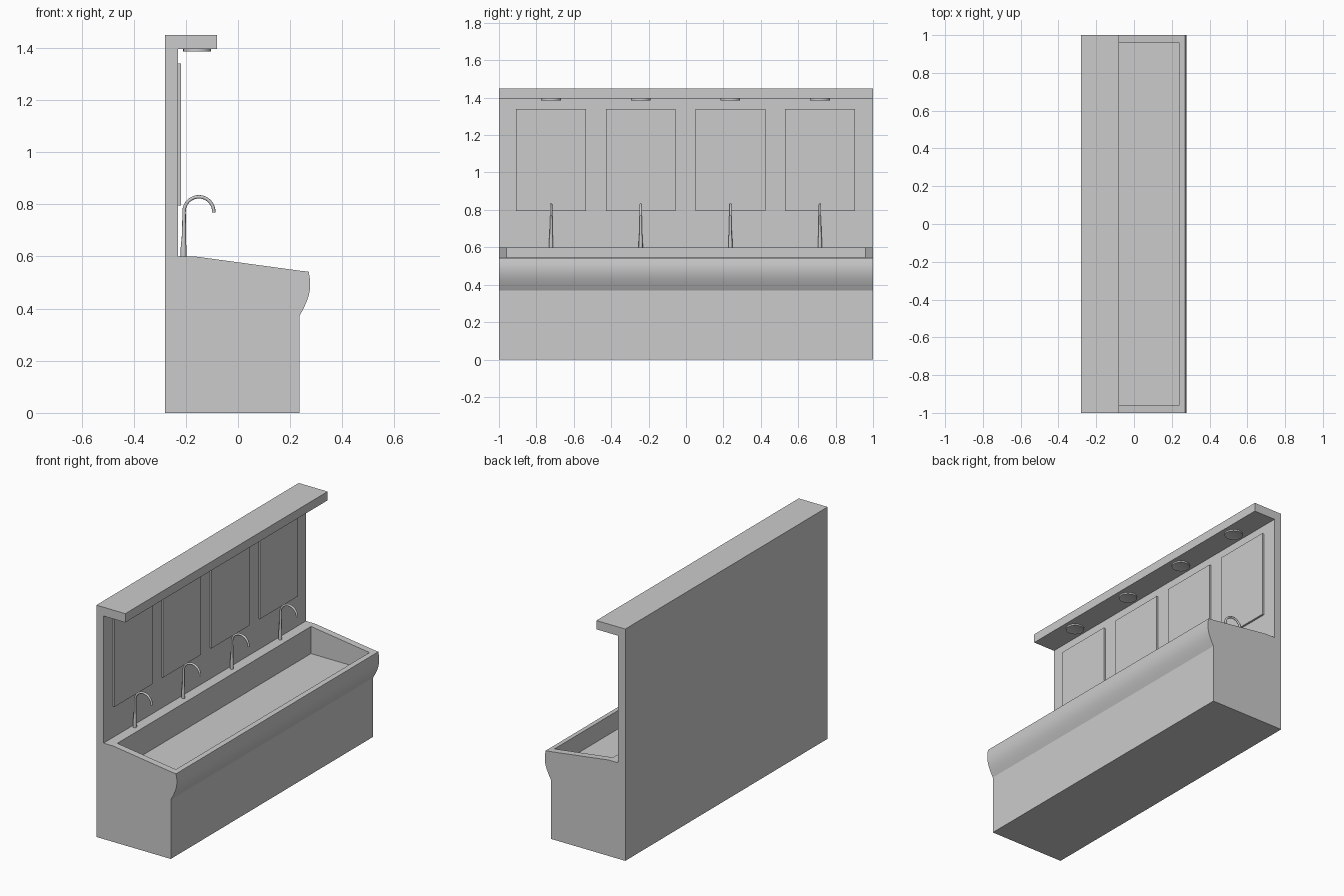
import bpy, bmesh, math
from mathutils import Vector

if "Cube" in bpy.data.objects:
    bpy.data.objects.remove(bpy.data.objects["Cube"])

grey = bpy.data.materials.new("light grey")
grey.diffuse_color = (0.6, 0.6, 0.6, 1)
grey.use_nodes = True
grey.node_tree.nodes["Principled BSDF"].inputs["Base Color"].default_value = grey.diffuse_color


def finish(name, bm):
    """Turn a bmesh into a named grey object."""
    bmesh.ops.recalc_face_normals(bm, faces=bm.faces)
    me = bpy.data.meshes.new(name)
    bm.to_mesh(me)
    bm.free()
    me.materials.append(grey)
    ob = bpy.data.objects.new(name, me)
    bpy.context.collection.objects.link(ob)
    return ob


def extrude_profile(name, pts, y0, y1):
    """Extrude an (x, z) profile along y."""
    bm = bmesh.new()
    f = bm.faces.new([bm.verts.new((x, y0, z)) for x, z in pts])
    r = bmesh.ops.extrude_face_region(bm, geom=[f])
    verts = [v for v in r["geom"] if isinstance(v, bmesh.types.BMVert)]
    bmesh.ops.translate(bm, verts=verts, vec=(0, y1 - y0, 0))
    return finish(name, bm)


def box(name, x0, x1, y0, y1, z0, z1):
    return extrude_profile(name, [(x0, z0), (x1, z0), (x1, z1), (x0, z1)], y0, y1)


def sweep(name, path, seg=12):
    """Round tube through (x, z, radius) points in the plane y = 0."""
    bm = bmesh.new()
    rings = []
    for i, (x, z, r) in enumerate(path):
        a, b = path[max(i - 1, 0)], path[min(i + 1, len(path) - 1)]
        t = Vector((b[0] - a[0], 0, b[1] - a[1])).normalized()
        n = Vector((t.z, 0, -t.x))
        rings.append([bm.verts.new(Vector((x, 0, z)) + r * (
            math.cos(2 * math.pi * k / seg) * n
            + math.sin(2 * math.pi * k / seg) * Vector((0, 1, 0))))
            for k in range(seg)])
    for p, q in zip(rings, rings[1:]):
        for k in range(seg):
            m = (k + 1) % seg
            bm.faces.new((p[k], p[m], q[m], q[k]))
    bm.faces.new(rings[0])
    bm.faces.new(rings[-1])
    return finish(name, bm)


def smooth(ob, angle=35):
    bpy.ops.object.select_all(action='DESELECT')
    ob.select_set(True)
    bpy.context.view_layer.objects.active = ob
    bpy.ops.object.shade_smooth_by_angle(angle=math.radians(angle))


# Trough, back wall and overhead shelf as one solid body
body = extrude_profile("trough_and_wall", [
    (-0.28, 0), (0.235, 0), (0.235, 0.37), (0.25, 0.398), (0.264, 0.428),
    (0.272, 0.452), (0.277, 0.48), (0.277, 0.508), (0.271, 0.542),
    (0.24, 0.545), (-0.165, 0.6), (-0.23, 0.6), (-0.23, 1.395),
    (-0.08, 1.395), (-0.08, 1.45), (-0.28, 1.45)], -1, 1)

# Hollow out the basin
cutter = box("basin_cutter", -0.165, 0.24, -0.957, 0.957, 0.43, 0.8)
cutter.hide_render = True
mod = body.modifiers.new("basin", 'BOOLEAN')
mod.operation = 'DIFFERENCE'
mod.solver = 'EXACT'
mod.object = cutter
bpy.context.view_layer.objects.active = body
bpy.ops.object.modifier_apply(modifier=mod.name)
bpy.data.objects.remove(cutter, do_unlink=True)

# Smooth only the curved front lip
for p in body.data.polygons:
    p.use_smooth = p.center.x > 0.236 and p.normal.x > 0.5 and p.center.z > 0.37

# Tap outline: tapered base, riser and gooseneck
tap_path = [(-0.209, 0.6, 0.011), (-0.209, 0.645, 0.0105), (-0.208, 0.67, 0.008),
            (-0.207, 0.72, 0.007)]
for i in range(17):
    a = math.radians(180 - i * 11.5)
    tap_path.append((-0.15 + 0.057 * math.cos(a), 0.772 + 0.057 * math.sin(a), 0.0065))

# Four wash stations
for i in range(4):
    y = -0.721 + i * 0.479
    n = i + 1
    box(f"mirror_{n}", -0.23, -0.218, y - 0.187, y + 0.187, 0.795, 1.34)

    tap = sweep(f"tap_{n}", tap_path)
    tap.location.y = y
    smooth(tap)

    # Round downlight with a shallow recessed lens
    lamp = sweep(f"downlight_{n}", [(0, 0, 0.053), (0, -0.009, 0.053)], 32)
    bm = bmesh.new()
    bm.from_mesh(lamp.data)
    bm.faces.ensure_lookup_table()
    face = min(bm.faces, key=lambda f: f.calc_center_median().z)
    bmesh.ops.inset_region(bm, faces=[face], thickness=0.014)
    bmesh.ops.translate(bm, verts=face.verts[:], vec=(0, 0, 0.004))
    bm.to_mesh(lamp.data)
    bm.free()
    lamp.location = (-0.157, y, 1.395)
    smooth(lamp)
